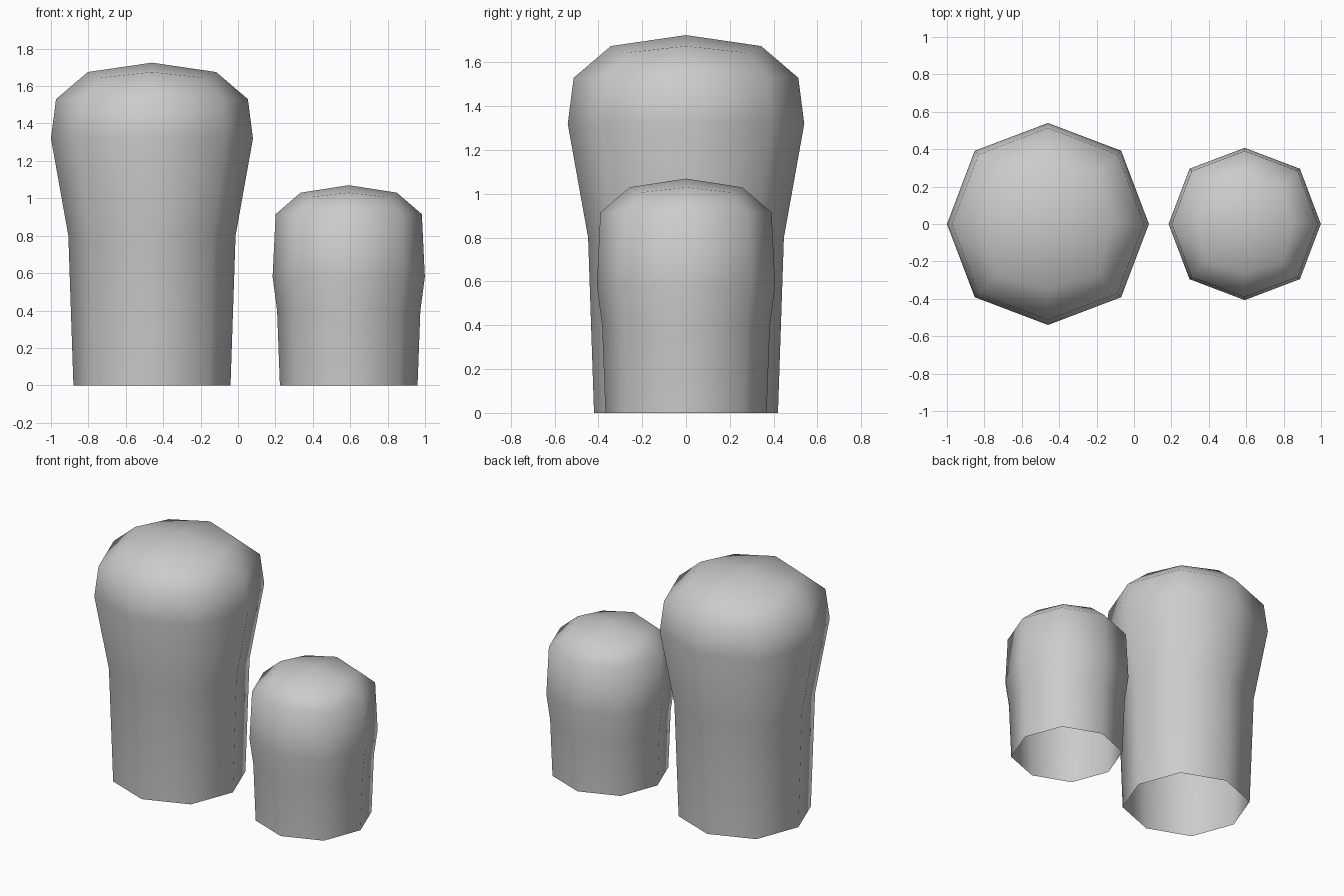
import bpy
import bmesh
from math import cos, sin, pi, sqrt

cube = bpy.data.objects.get("Cube")
if cube:
    bpy.data.objects.remove(cube, do_unlink=True)

grey = bpy.data.materials.new("plain_grey")
grey.use_nodes = True
colour = (0.6, 0.6, 0.6, 1)
grey.diffuse_color = colour
grey.node_tree.nodes["Principled BSDF"].inputs["Base Color"].default_value = colour

SIDES = 8
DIAGONAL = 0.725 * sqrt(2)      # corner radius relative to the side radius


def post(name, x, profile, rim, apex):
    """Open-bottomed eight-sided post with a rounded cap of four quads."""
    bm = bmesh.new()

    def ring(radius, z, stretch=DIAGONAL, drop=0):
        verts = []
        for i in range(SIDES):
            a = 2 * pi * i / SIDES
            odd = i % 2
            r = radius * (stretch if odd else 1)
            verts.append(bm.verts.new((r * cos(a), r * sin(a), z - drop * odd)))
        return verts

    # Wall rings, then the cap rim whose corners sit lower and further out
    rings = [ring(r, z) for r, z in profile]
    rings.append(ring(rim[0], rim[1], 0.79 * sqrt(2), rim[2]))
    for low, high in zip(rings, rings[1:]):
        for i in range(SIDES):
            j = (i + 1) % SIDES
            bm.faces.new((low[i], low[j], high[j], high[i]))

    # Cap quads meeting at the apex
    tip = bm.verts.new((0, 0, apex))
    top = rings[-1]
    for i in range(0, SIDES, 2):
        bm.faces.new((tip, top[i], top[i + 1], top[(i + 2) % SIDES]))

    for face in bm.faces:
        face.smooth = True
    mesh = bpy.data.meshes.new(name)
    bm.to_mesh(mesh)
    bm.free()
    mesh.materials.append(grey)
    obj = bpy.data.objects.new(name, mesh)
    obj.location.x = x
    bpy.context.collection.objects.link(obj)


post("tall_post", -0.46,
     [(0.42, 0), (0.447, 0.8), (0.54, 1.32), (0.513, 1.53)],
     (0.343, 1.675, 0.03), 1.725)
post("short_post", 0.592,
     [(0.368, 0), (0.383, 0.4), (0.407, 0.58), (0.391, 0.915)],
     (0.257, 1.03, 0.023), 1.07)
